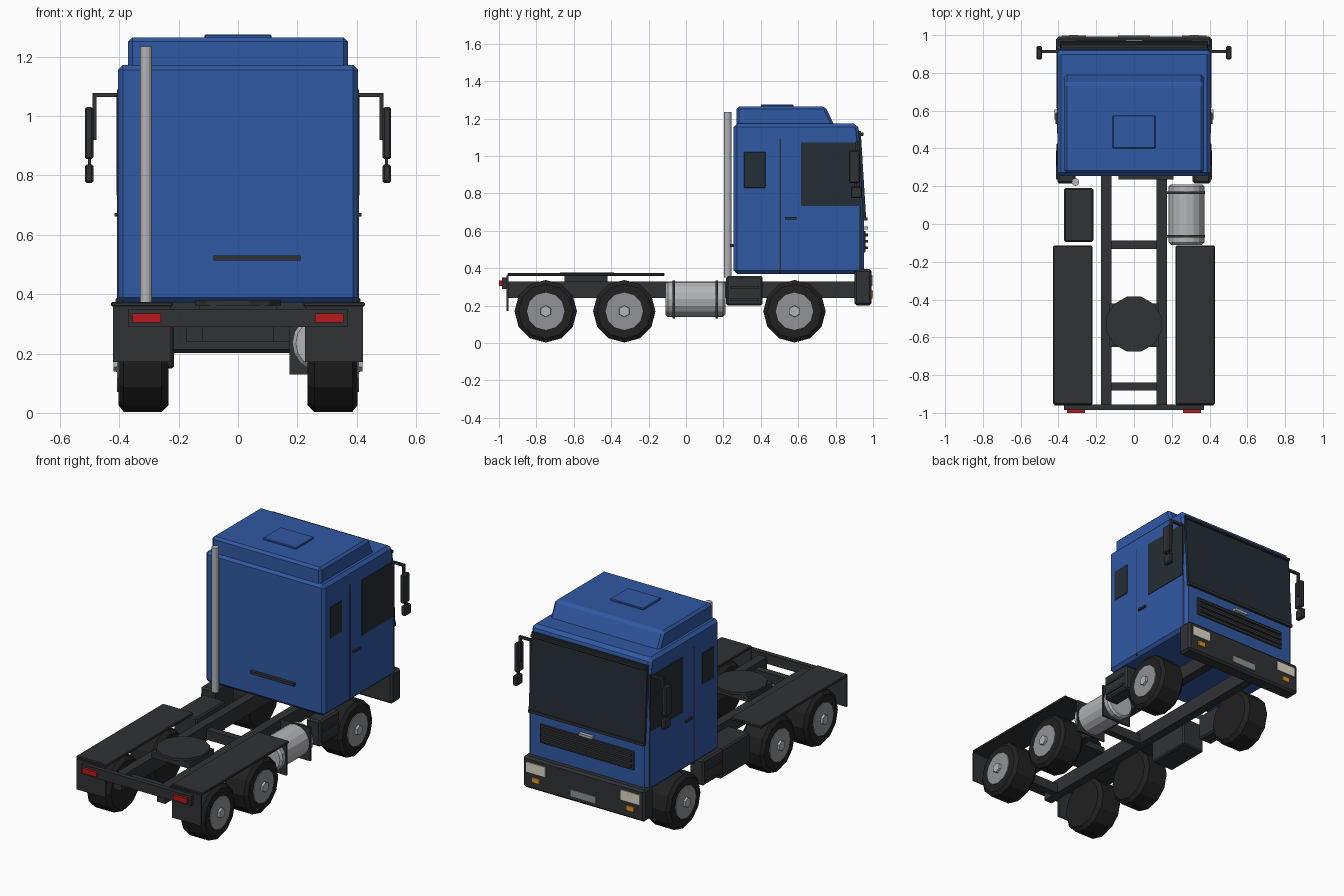
import bpy, bmesh, math
from mathutils import Matrix

if "Cube" in bpy.data.objects:
    bpy.data.objects.remove(bpy.data.objects["Cube"])


def mat(name, r, g, b):
    m = bpy.data.materials.new(name)
    m.diffuse_color = (r, g, b, 1)
    m.use_nodes = True
    m.node_tree.nodes["Principled BSDF"].inputs["Base Color"].default_value = m.diffuse_color
    return m


BLUE = mat("cab_blue", 0.03, 0.10, 0.37)
DARK = mat("dark_plastic", 0.03, 0.032, 0.036)
TYRE = mat("rubber", 0.015, 0.015, 0.016)
GLASS = mat("dark_glass", 0.018, 0.026, 0.035)
RIM = mat("rim_grey", 0.28, 0.29, 0.31)
STEEL = mat("steel", 0.45, 0.46, 0.48)
RED = mat("red_lamp", 0.5, 0.01, 0.01)
AMBER = mat("amber_lamp", 0.8, 0.3, 0.02)
LAMP = mat("lamp_glass", 0.75, 0.7, 0.58)


def finish(name, bm, m, bevel=0):
    if bevel:
        bmesh.ops.bevel(bm, geom=bm.edges[:], offset=bevel, segments=1, affect='EDGES')
    bmesh.ops.recalc_face_normals(bm, faces=bm.faces[:])
    me = bpy.data.meshes.new(name)
    bm.to_mesh(me)
    bm.free()
    me.materials.append(m)
    ob = bpy.data.objects.new(name, me)
    bpy.context.collection.objects.link(ob)
    return ob


def box(name, x, y, z, m, bevel=0):
    """Box from (min, max) pairs."""
    bm = bmesh.new()
    bmesh.ops.create_cube(bm, size=1)
    for v in bm.verts:
        for i, (a, b) in enumerate((x, y, z)):
            v.co[i] = a if v.co[i] < 0 else b
    return finish(name, bm, m, bevel)


def pair(name, x, y, z, m, bevel=0):
    """The same box on both sides of the truck."""
    box(name + "_right", x, y, z, m, bevel)
    box(name + "_left", (-x[1], -x[0]), y, z, m, bevel)


def prism(name, profile, half, m, bevel=0):
    """Side profile (y, z) extruded across the width."""
    bm = bmesh.new()
    f = bm.faces.new([bm.verts.new((-half, y, z)) for y, z in profile])
    ext = bmesh.ops.extrude_face_region(bm, geom=[f])
    for v in ext["geom"]:
        if isinstance(v, bmesh.types.BMVert):
            v.co.x = half
    return finish(name, bm, m, bevel)


AXES = {"x": Matrix.Rotation(math.pi / 2, 3, 'Y'), "y": Matrix.Rotation(-math.pi / 2, 3, 'X'),
        "z": Matrix.Identity(3)}


def lathe(name, profile, centre, axis, sides, m, turn=0):
    """Closed round solid from (radius, distance along axis) pairs."""
    bm = bmesh.new()
    rings = []
    for r, d in profile:
        rings.append([bm.verts.new((r * math.cos(turn + i * math.tau / sides),
                                    r * math.sin(turn + i * math.tau / sides), d)) for i in range(sides)])
    for a, b in zip(rings, rings[1:]):
        for i in range(sides):
            j = (i + 1) % sides
            bm.faces.new((a[i], a[j], b[j], b[i]))
    bm.faces.new(rings[0])
    bm.faces.new(rings[-1])
    for v in bm.verts:
        v.co = AXES[axis] @ v.co
        for i in range(3):
            v.co[i] += centre[i]
    return finish(name, bm, m)


# Chassis
pair("frame_rail", (0.12, 0.175), (-0.955, 0.93), (0.24, 0.33), DARK)
for i, y in enumerate((-0.86, -0.11)):
    box(f"cross_member_{i}", (-0.12, 0.12), (y - 0.022, y + 0.022), (0.24, 0.30), DARK)
box("rear_beam", (-0.37, 0.37), (-0.985, -0.955), (0.29, 0.35), DARK)
pair("tail_lamp", (0.26, 0.355), (-1.0, -0.984), (0.305, 0.335), RED)

# Coupling plate
box("coupling_base", (-0.13, 0.13), (-0.65, -0.42), (0.325, 0.362), DARK)
lathe("coupling_plate", [(0.15, 0), (0.15, 0.016)], (0, -0.53, 0.362), "z", 12, DARK, math.pi / 12)

# Rear mudguards and flaps
pair("mudguard", (0.22, 0.428), (-0.955, -0.115), (0.358, 0.374), DARK, 0.004)
pair("mud_flap", (0.225, 0.422), (-0.96, -0.95), (0.172, 0.36), DARK)

# Wheels
for n, y in (("front", 0.58), ("middle", -0.33), ("rear", -0.75)):
    for side, s in (("right", 1), ("left", -1)):
        c = (0, y, 0.17)
        tyre = [(0.145, 0.235), (0.167, 0.257), (0.167, 0.385), (0.145, 0.402)]
        lathe(f"{n}_tyre_{side}", [(r, s * d) for r, d in tyre], c, "x", 12, TYRE)
        lathe(f"{n}_rim_{side}", [(0.1, s * 0.38), (0.1, s * 0.407)], c, "x", 12, RIM)
        lathe(f"{n}_hub_{side}", [(0.033, s * 0.40), (0.03, s * 0.42)], c, "x", 6, STEEL)

# Fuel tank, battery box and steps
lathe("fuel_tank", [(0.083, -0.11), (0.095, -0.097), (0.095, 0.198), (0.083, 0.21)],
      (0.278, 0, 0.235), "y", 16, STEEL)
for i, y in enumerate((-0.065, 0.165)):
    box(f"tank_bracket_{i}", (0.174, 0.377), (y - 0.006, y + 0.006), (0.13, 0.335), DARK)
box("battery_box", (-0.37, -0.215), (-0.095, 0.19), (0.15, 0.33), DARK, 0.008)
pair("step_box", (0.31, 0.405), (0.215, 0.41), (0.2, 0.358), DARK, 0.01)
for i, z in enumerate((0.225, 0.29)):
    pair(f"step_tread_{i}", (0.39, 0.414), (0.235, 0.39), (z, z + 0.014), DARK)

# Cab shell and roof fairing
prism("cab_shell", [(0.255, 0.37), (0.255, 1.173), (0.915, 1.173), (0.927, 1.13), (0.953, 0.66), (0.953, 0.37)],
      0.405, BLUE, 0.018)
prism("roof_fairing", [(0.27, 1.15), (0.27, 1.265), (0.745, 1.265), (0.80, 1.15)], 0.37, BLUE, 0.014)
box("roof_hatch", (-0.113, 0.113), (0.40, 0.575), (1.26, 1.275), BLUE, 0.004)

# Glass and visor
prism("windscreen", [(0.92, 1.135), (0.934, 1.135), (0.963, 0.67), (0.945, 0.67)], 0.392, GLASS)
prism("windscreen_sill", [(0.94, 0.655), (0.94, 0.672), (0.97, 0.672), (0.97, 0.655)], 0.392, DARK)
box("sun_visor", (-0.39, 0.39), (0.915, 0.95), (1.108, 1.126), DARK, 0.003)
pair("door_window", (0.395, 0.409), (0.615, 0.928), (0.733, 1.072), GLASS)
pair("sleeper_window", (0.395, 0.409), (0.31, 0.425), (0.83, 1.022), GLASS, 0.002)

# Door details
pair("door_seam_rear", (0.40, 0.407), (0.501, 0.507), (0.375, 1.09), DARK)
pair("door_seam_front", (0.40, 0.407), (0.926, 0.932), (0.385, 0.733), DARK)
pair("door_handle", (0.40, 0.416), (0.53, 0.59), (0.661, 0.674), DARK)

# Grille
box("grille_panel", (-0.32, 0.32), (0.94, 0.96), (0.485, 0.60), DARK, 0.003)
for i in range(3):
    z = 0.503 + i * 0.034
    box(f"grille_slat_{i}", (-0.305, 0.305), (0.955, 0.974), (z, z + 0.014), DARK)
box("grille_trim", (-0.045, 0.045), (0.945, 0.974), (0.606, 0.622), STEEL)

# Bumper and lamps
box("front_bumper", (-0.412, 0.412), (0.90, 0.992), (0.202, 0.395), DARK, 0.012)
pair("headlamp", (0.255, 0.385), (0.98, 0.998), (0.305, 0.365), LAMP)
pair("indicator", (0.295, 0.345), (0.98, 1.0), (0.25, 0.28), AMBER)
box("blank_plate", (-0.085, 0.085), (0.98, 0.997), (0.235, 0.275), RIM)

# Mirrors
pair("mirror_arm", (0.395, 0.49), (0.905, 0.92), (1.064, 1.078), DARK)
pair("mirror_post", (0.476, 0.49), (0.905, 0.92), (0.92, 1.078), DARK)
pair("mirror_head", (0.487, 0.516), (0.872, 0.93), (0.855, 1.03), DARK, 0.006)
pair("wide_mirror", (0.487, 0.516), (0.882, 0.942), (0.775, 0.837), DARK, 0.006)
pair("wide_mirror_link", (0.496, 0.506), (0.9, 0.915), (0.83, 0.86), DARK)

# Exhaust stack and rear rail
lathe("exhaust_stack", [(0.02, 0.35), (0.02, 1.235)], (-0.31, 0.222, 0), "z", 12, STEEL)
box("cab_rear_rail", (-0.083, 0.21), (0.236, 0.258), (0.513, 0.53), DARK)
